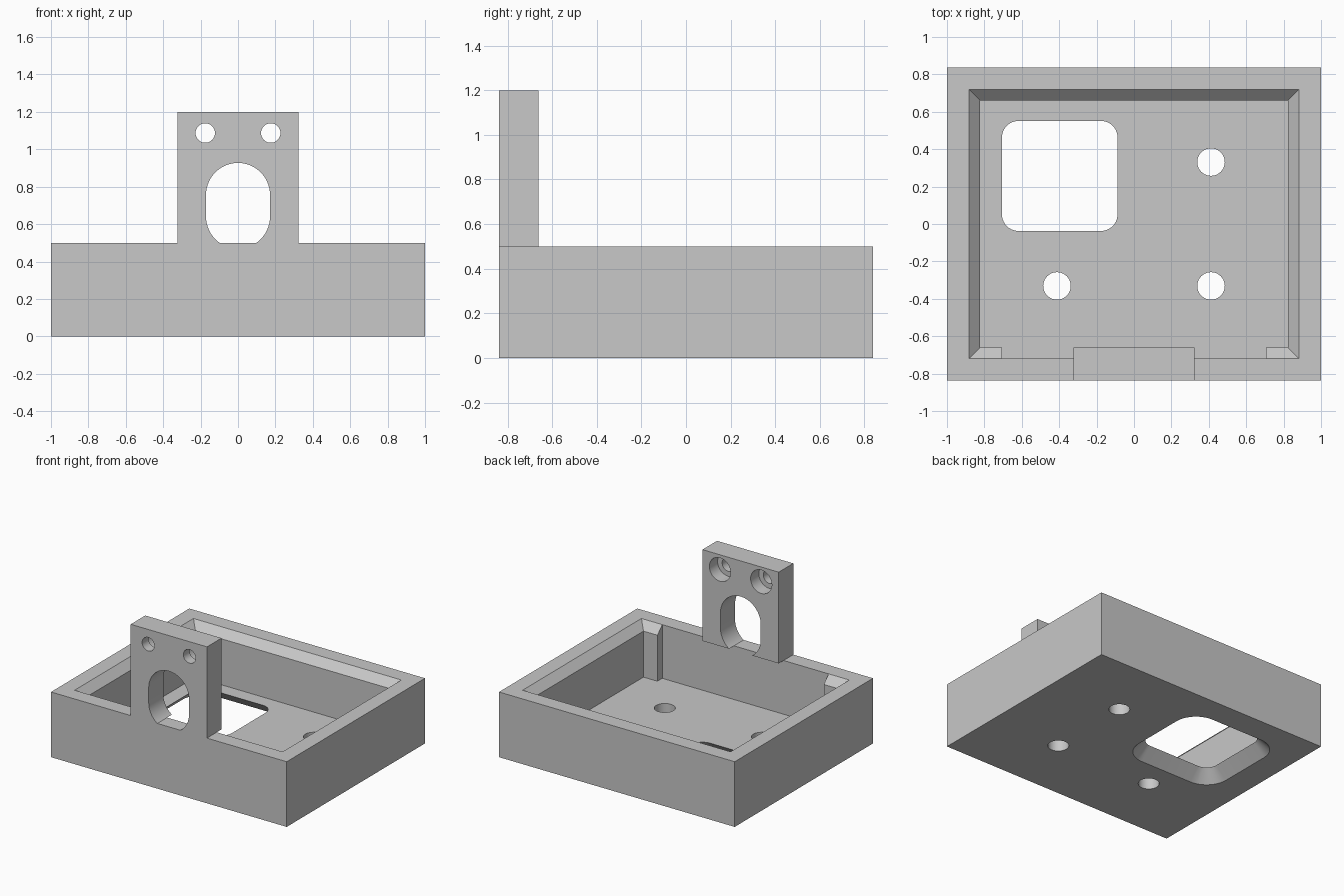
import bpy
import bmesh
from math import cos, sin, pi

cube = bpy.data.objects.get("Cube")
if cube:
    bpy.data.objects.remove(cube)

U = 1 / 17                     # design grid unit
HALF_Y, RIM, TOP = 0.838, 0.5, 1.2
FLOOR = 1.5 * U
E = 0.02                       # cutter overshoot

grey = bpy.data.materials.new("plain grey")
grey.use_nodes = True
colour = (0.58, 0.58, 0.58, 1)
grey.diffuse_color = colour
grey.node_tree.nodes["Principled BSDF"].inputs["Base Color"].default_value = colour


def rect(x0, x1, y0, y1):
    return [(x0, y0), (x1, y0), (x1, y1), (x0, y1)]


def rounded(cx, cy, core_x, core_y, r, n=10):
    """Rounded rectangle: corner centres at +-core, a circle if the core is zero."""
    pts = []
    for i, (sx, sy) in enumerate([(1, 1), (-1, 1), (-1, -1), (1, -1)]):
        for k in range(n + 1):
            a = (i + k / n) * pi / 2
            p = (cx + sx * core_x + r * cos(a), cy + sy * core_y + r * sin(a))
            if not pts or abs(p[0] - pts[-1][0]) + abs(p[1] - pts[-1][1]) > 1e-6:
                pts.append(p)
    if abs(pts[0][0] - pts[-1][0]) + abs(pts[0][1] - pts[-1][1]) < 1e-6:
        pts.pop()
    return pts


def loft(name, ring0, level0, ring1, level1, axis="z"):
    """Solid between two matching outlines lying across the given axis."""
    bm = bmesh.new()
    place = (lambda p, l: (p[0], p[1], l)) if axis == "z" else (lambda p, l: (p[0], l, p[1]))
    a = [bm.verts.new(place(p, level0)) for p in ring0]
    b = [bm.verts.new(place(p, level1)) for p in ring1]
    bm.faces.new(a)
    bm.faces.new(b)
    for i in range(len(a)):
        j = (i + 1) % len(a)
        bm.faces.new((a[i], a[j], b[j], b[i]))
    bmesh.ops.recalc_face_normals(bm, faces=bm.faces)
    mesh = bpy.data.meshes.new(name)
    bm.to_mesh(mesh)
    bm.free()
    mesh.materials.append(grey)
    ob = bpy.data.objects.new(name, mesh)
    bpy.context.collection.objects.link(ob)
    return ob


def prism(name, ring, l0, l1, axis="z"):
    return loft(name, ring, l0, ring, l1, axis)


def combine(target, tools, operation="DIFFERENCE"):
    """Apply booleans in order and remove the tools."""
    for t in tools:
        t.hide_render = True
        m = target.modifiers.new(t.name, "BOOLEAN")
        m.operation, m.solver, m.object = operation, "EXACT", t
    graph = bpy.context.evaluated_depsgraph_get()
    mesh = bpy.data.meshes.new_from_object(target.evaluated_get(graph))
    target.modifiers.clear()
    target.data = mesh
    for t in tools:
        bpy.data.objects.remove(t)


# Tray body
tray = prism("tray", rect(-1, 1, -HALF_Y, HALF_Y), 0, RIM)

# Cavity outline: the front wall is thinner between two corner posts
ix, iy, px, fy = 14 * U, HALF_Y - 3 * U, 12 * U, HALF_Y - 2 * U
outline = [(ix, iy), (-ix, iy), (-ix, -iy), (-px, -iy),
           (-px, -fy), (px, -fy), (px, -iy), (ix, -iy)]
cavity = prism("cavity", outline, FLOOR, RIM + E)

# Sloped lip around the opening
grow = U + E
lip = loft("lip", rect(-ix, ix, -iy, iy), RIM - U,
           rect(-ix - grow, ix + grow, -iy - grow, iy + grow), RIM + E)

# Rounded window in the floor, flared towards the underside
wx, wy = -6.75 * U, 0.257
cx, cy, r = 3.75 * U, 3.5 * U, 1.5 * U
window = loft("window", rounded(wx, wy, cx, cy, r + FLOOR + E), -E,
              rounded(wx, wy, cx, cy, r - E), FLOOR + E)

# Round holes in the floor
holes = [prism("floor_hole", rounded(x, y, 0, 0, 1.25 * U), -E, FLOOR + E)
         for x, y in [(7 * U, 0.331), (7 * U, -0.331), (-7 * U, -0.331)]]
combine(tray, [cavity, lip, window] + holes)

# Upright bracket with a slot and two counterbored screw holes
back = -HALF_Y + 3 * U
bracket = prism("bracket", rect(-5.5 * U, 5.5 * U, RIM, TOP), -HALF_Y, back, "y")
cuts = [prism("slot", rounded(0, 0.698, 0, 0.058, 0.171, 14), -HALF_Y - E, back + E, "y")]
for s in (-1, 1):
    cuts.append(prism("screw_hole", rounded(s * 0.175, 1.087, 0, 0, 0.052),
                      -HALF_Y - E, back + E, "y"))
    cuts.append(prism("counterbore", rounded(s * 0.175, 1.087, 0, 0, 0.09),
                      back - 0.1, back + E, "y"))
combine(bracket, cuts)
combine(tray, [bracket], "UNION")
tray.name = "tray_with_bracket"

bpy.ops.object.select_all(action="DESELECT")
tray.select_set(True)
bpy.context.view_layer.objects.active = tray
bpy.ops.object.shade_smooth_by_angle()
